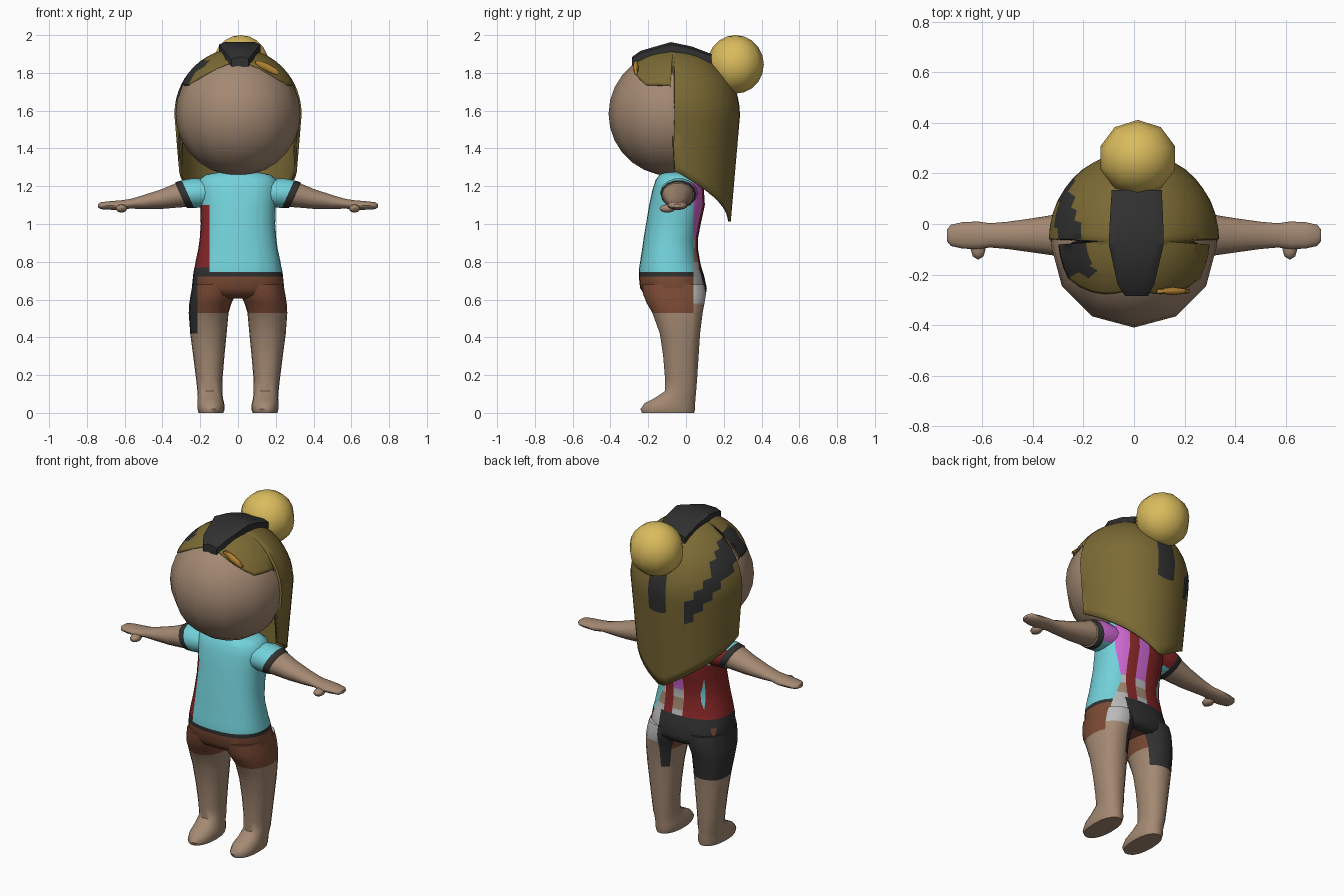
import bpy, bmesh
from math import sin, cos, acos, pi, radians, sqrt, copysign
from mathutils import Vector, Matrix

if "Cube" in bpy.data.objects:
    bpy.data.objects.remove(bpy.data.objects["Cube"])

COLORS = dict(skin=(.37, .25, .17), cyan=(.17, .64, .70), red=(.25, .02, .02),
              brown=(.20, .07, .035), dark=(.03, .03, .03), hair=(.20, .145, .035),
              bun=(.70, .50, .11), pink=(.62, .14, .65), light=(.50, .50, .50),
              clip=(.45, .22, .03))
NAMES = list(COLORS)
MATS = []
for n in NAMES:
    m = bpy.data.materials.new(n)
    m.diffuse_color = (*COLORS[n], 1)
    m.use_nodes = True
    m.node_tree.nodes["Principled BSDF"].inputs["Base Color"].default_value = m.diffuse_color
    MATS.append(m)


def finish(name, bm, color, angle=50, cuts=()):
    """Clean up, cut along colour borders, colour each face and shade."""
    bmesh.ops.remove_doubles(bm, verts=bm.verts, dist=1e-4)
    for axis, v in cuts:
        no = Vector((0, 0, 0))
        no[axis] = 1
        bmesh.ops.bisect_plane(bm, geom=bm.verts[:] + bm.edges[:] + bm.faces[:],
                               plane_co=no * v, plane_no=no, dist=1e-4)
    bmesh.ops.recalc_face_normals(bm, faces=bm.faces)
    pick = color if callable(color) else (lambda c: color)
    keys = [NAMES.index(pick(f.calc_center_median())) for f in bm.faces]
    used = sorted(set(keys))
    for f, k in zip(bm.faces, keys):
        f.material_index = used.index(k)
    me = bpy.data.meshes.new(name)
    bm.to_mesh(me)
    bm.free()
    for k in used:
        me.materials.append(MATS[k])
    ob = bpy.data.objects.new(name, me)
    bpy.context.collection.objects.link(ob)
    bpy.ops.object.select_all(action='DESELECT')
    ob.select_set(True)
    bpy.context.view_layer.objects.active = ob
    bpy.ops.object.shade_smooth_by_angle(angle=radians(angle))
    return ob


def loft(rings, cap_start=True, cap_end=True):
    bm = bmesh.new()
    vs = [[bm.verts.new(p) for p in r] for r in rings]
    n = len(vs[0])
    for a, b in zip(vs, vs[1:]):
        for i in range(n):
            j = (i + 1) % n
            bm.faces.new((a[i], a[j], b[j], b[i]))
    if cap_start:
        bm.faces.new(vs[0])
    if cap_end:
        bm.faces.new(vs[-1])
    return bm


def oval(n, ra, rb, p=1.0):
    for i in range(n):
        t = 2 * pi * i / n
        c, s = cos(t), sin(t)
        yield ra * copysign(abs(c) ** p, c), rb * copysign(abs(s) ** p, s)


def ball(name, loc, size, color, seg=12, rings=12, rot=0):
    bm = bmesh.new()
    mat = Matrix.Translation(loc) @ Matrix.Rotation(rot, 4, 'Y') @ Matrix.Diagonal((*size, 1))
    bmesh.ops.create_uvsphere(bm, u_segments=seg, v_segments=rings, radius=1, matrix=mat)
    return finish(name, bm, color)


def clothing(c):
    """Front is a plain shirt and shorts, the back is patchwork."""
    x, y, z = c
    back = y > .04 or (x < -.15 and .74 < z < 1.12) or x < -.215
    if not back:
        return ('cyan' if z > .745 else 'dark' if z > .722 else
                'brown' if z > .53 else 'skin')
    if z > .77:
        if x > .1 or -.03 < x < .04:
            return 'pink' if z > .92 else 'light' if z > .87 else 'skin' if z > .8 else 'light'
        return 'red'
    if x > .12:
        return 'light' if z > .58 else 'skin'
    return 'dark' if z > .42 else 'skin'


# torso: z, half width, front y, back y
TORSO = [(1.28, .07, -.11, .02), (1.262, .17, -.14, .05), (1.235, .205, -.16, .08),
         (1.18, .21, -.178, .095), (1.10, .20, -.195, .10), (1.0, .197, -.212, .078),
         (.92, .203, -.225, .063), (.87, .21, -.232, .063), (.80, .225, -.243, .075),
         (.77, .23, -.248, .082), (.745, .236, -.25, .09), (.722, .238, -.25, .097),
         (.66, .245, -.243, .11), (.625, .235, -.22, .105), (.605, .19, -.17, .08)]
rings = [[(x, (f + b) / 2 + y, z) for x, y in oval(28, w, (b - f) / 2, .85)]
         for z, w, f, b in TORSO]
finish("torso", loft(rings), clothing,
       cuts=[(1, .04), (0, -.15), (0, -.215), (0, .1), (0, .04), (0, -.03), (0, .12)])

# legs with feet: z, inner x, outer x, front y, back y
LEG = [(.68, .005, .24, -.235, .10), (.63, .012, .25, -.23, .108), (.58, .035, .258, -.21, .10),
       (.53, .05, .261, -.18, .09), (.42, .06, .253, -.14, .076), (.30, .072, .237, -.122, .068),
       (.18, .082, .222, -.112, .06), (.115, .083, .215, -.112, .055), (.08, .08, .213, -.165, .052),
       (.05, .073, .214, -.222, .05), (.02, .07, .214, -.243, .05), (0, .078, .208, -.235, .045)]
# arms: x, centre y, centre z, half depth, half height
ARM = [(.13, -.035, 1.165, .09, .075), (.21, -.037, 1.165, .10, .078), (.265, -.04, 1.158, .095, .075),
       (.30, -.044, 1.153, .088, .07), (.302, -.044, 1.153, .083, .064), (.40, -.045, 1.133, .068, .054),
       (.50, -.045, 1.116, .054, .038), (.57, -.045, 1.107, .048, .026), (.62, -.045, 1.10, .055, .026),
       (.68, -.045, 1.098, .052, .023), (.725, -.045, 1.097, .042, .019), (.74, -.045, 1.096, .024, .01)]


def sleeve(c):
    x = abs(c[0]) - .45 * (c[2] - 1.155)
    return 'cyan' if x < .265 and c[1] < .02 else 'dark' if .265 < x < .301 else \
        'skin' if x > .3 else 'pink' if c[0] > 0 else 'red'


for s, side in ((-1, "left"), (1, "right")):
    rings = [[(s * (a + b) / 2 + x, (f + k) / 2 + y, z)
              for x, y in oval(18, (b - a) / 2, (k - f) / 2, .9)] for z, a, b, f, k in LEG]
    finish(side + "_leg", loft(rings), clothing, cuts=[(1, .04), (0, -.215), (0, .12)])
    rings = [[(s * (x + (.45 * w if x < .35 else 0)), cy + v, cz + w)
              for v, w in oval(14, ry, rz)] for x, cy, cz, ry, rz in ARM]
    finish(side + "_arm", loft(rings), sleeve)
    ball(side + "_thumb", (s * .617, -.098, 1.082), (.03, .043, .022), 'skin', 8, 6)

# head and neck
ball("head", (0, -.08, 1.583), (.33, .33, .328), 'skin', 12, 14)
finish("neck", loft([[(x, -.04 + y, z) for x, y in oval(12, .085, .075)]
                     for z in (1.22, 1.33)]), 'skin')


# hair: a cap with a fringe, long at the sides and pointed at the back
def hem(t):
    t = abs(t)
    if t < 89:
        return 1.868 - .13 * min(t / 60, 1) ** 1.5
    return 1.28 - .28 * (t - 90) / 90


ANGLES = [0, 10, 20, 30, 40, 50, 60, 68, 77, 86, 90, 98, 107, 116, 125, 134, 143, 152, 161, 170, 176]
ANGLES += [-a for a in reversed(ANGLES[1:])]
MID, RZ, STEPS = 1.58, .35, 22


def hair_point(t, s):
    h = hem(t)
    if h > MID:
        phi, d = s * acos((h - MID) / RZ), 0
    else:
        length = s * (RZ * pi / 2 + MID - h)
        phi = min(length / RZ, pi / 2)
        d = max(length - RZ * pi / 2, 0)
    r, a = sin(phi) - .25 * d, radians(t)
    return (.337 * r * sin(a), -.06 - .347 * r * cos(a), MID + RZ * cos(phi) - d)


def hair_color(c):
    x, y, z = c
    streak = x < -.13 and -.2 < y < .23 and abs(z - (1.77 - .6 * y - 2.5 * y * y)) < .065
    patch = y > .15 and -.05 < x < .07 and 1.47 < z < 1.75
    return 'dark' if streak or patch else 'hair'


hair = finish("hair", loft([[hair_point(t, k / STEPS) for t in ANGLES]
                            for k in range(STEPS + 1)], False, False), hair_color)
mod = hair.modifiers.new("thickness", 'SOLIDIFY')
mod.thickness, mod.offset = .015, -1

# raised dark band over the crown: y, top z, left x, right x
BAND = [(-.285, 1.885, -.035, .055), (-.24, 1.917, -.065, .08), (-.08, 1.963, -.1, .118),
        (.03, 1.94, -.095, .115), (.135, 1.90, -.088, .11)]
rings = [[(a, y, z - .05), (a, y, z - .012), (a + .03, y, z), (b - .03, y, z),
          (b, y, z - .012), (b, y, z - .05)] for y, z, a, b in BAND]
finish("crown_band", loft(rings), 'dark', 30)

# bun and clip
ball("bun", (.015, .262, 1.845), (.155, .15, .155), 'bun', 10, 10)
ball("hair_clip", (.155, -.266, 1.828), (.083, .016, .02), 'clip', 6, 6, radians(27))
